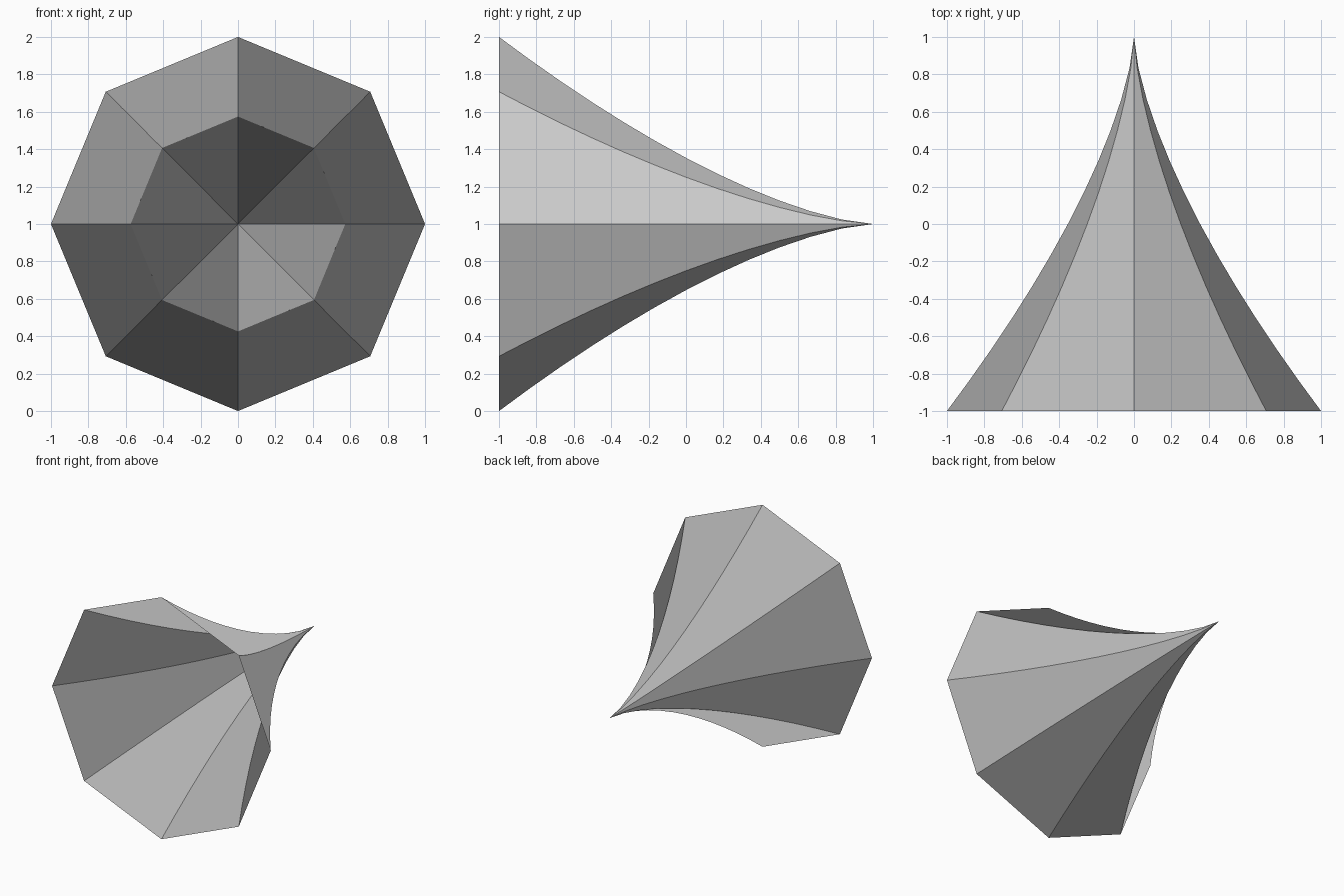
import bpy, bmesh
from math import cos, sin, tau

if "Cube" in bpy.data.objects:
    bpy.data.objects.remove(bpy.data.objects["Cube"])

SIDES, STEPS = 8, 12

# Open octagonal horn: radius falls off as t^1.5 toward the tip at y = 1
bm = bmesh.new()
rings = []
for i in range(STEPS):
    t = 1 - i / STEPS
    r = t ** 1.5
    rings.append([bm.verts.new((r * cos(tau * k / SIDES), 1 - 2 * t,
                                1 + r * sin(tau * k / SIDES))) for k in range(SIDES)])
tip = bm.verts.new((0, 1, 1))

# Facets between rings, then the pointed tip (wound to face outward)
for a, b in zip(rings, rings[1:]):
    for k in range(SIDES):
        n = (k + 1) % SIDES
        bm.faces.new((a[k], b[k], b[n], a[n]))
for k in range(SIDES):
    bm.faces.new((rings[-1][k], tip, rings[-1][(k + 1) % SIDES]))

bm.normal_update()
f = bm.faces[:][0]
c = f.calc_center_median()
if f.normal.x * c.x + f.normal.z * (c.z - 1) < 0:
    bmesh.ops.reverse_faces(bm, faces=bm.faces[:])

mesh = bpy.data.meshes.new("horn_shell")
bm.to_mesh(mesh)
bm.free()
bpy.context.collection.objects.link(bpy.data.objects.new("horn_shell", mesh))

# Each long facet is shaded evenly: one radial normal from base to tip
mesh.shade_smooth()
normals = [None] * len(mesh.loops)
for p in mesh.polygons:
    angle = tau * (p.index % SIDES + 0.5) / SIDES
    for li in p.loop_indices:
        normals[li] = (cos(angle), 0, sin(angle))
mesh.normals_split_custom_set(normals)
